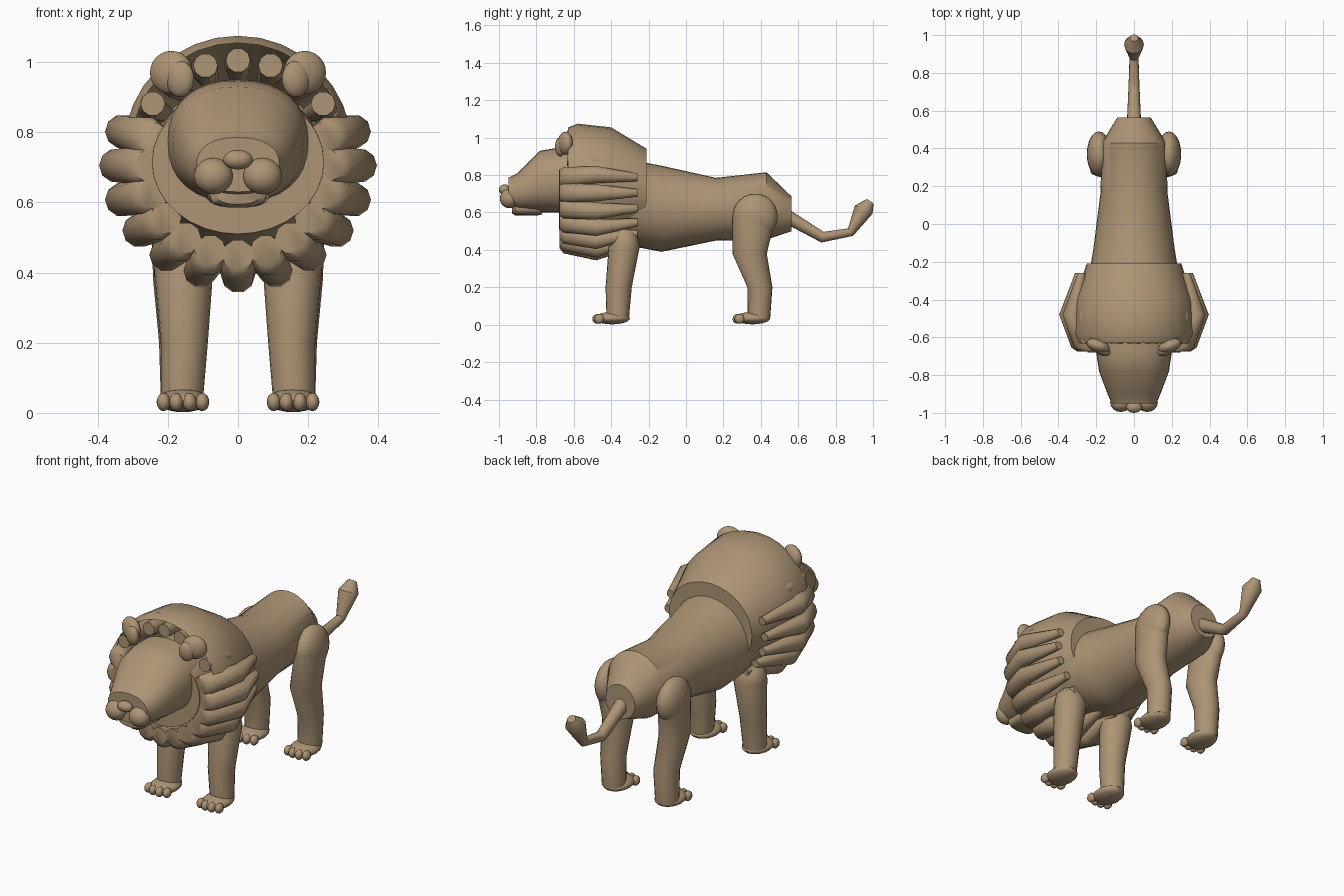
import bpy, bmesh
from math import sin, cos, pi, radians
from mathutils import Vector, Matrix

if "Cube" in bpy.data.objects:
    bpy.data.objects.remove(bpy.data.objects["Cube"])

tan_fur = bpy.data.materials.new("tan_fur")
tan_fur.diffuse_color = (0.42, 0.30, 0.18, 1)
tan_fur.use_nodes = True
tan_fur.node_tree.nodes["Principled BSDF"].inputs["Base Color"].default_value = tan_fur.diffuse_color


def finish(name, bm, angle=40):
    bmesh.ops.recalc_face_normals(bm, faces=bm.faces)
    me = bpy.data.meshes.new(name)
    bm.to_mesh(me)
    bm.free()
    me.materials.append(tan_fur)
    ob = bpy.data.objects.new(name, me)
    bpy.context.collection.objects.link(ob)
    bpy.ops.object.select_all(action='DESELECT')
    ob.select_set(True)
    bpy.context.view_layer.objects.active = ob
    bpy.ops.object.shade_smooth_by_angle(angle=radians(angle))
    return ob


def loft(name, rings, sides=24, caps=(True, True), p=2.0):
    """rings: (x, y, z, half width, other radius, tilt of path in degrees)"""
    bm = bmesh.new()
    loops = []
    for x, y, z, rx, rv, tilt in rings:
        t = radians(tilt)
        v = Vector((0, -sin(t), cos(t)))
        loop = []
        for i in range(sides):
            a = 2 * pi * i / sides
            c, s = cos(a), sin(a)
            c = (1 if c > 0 else -1) * abs(c) ** (2 / p)
            s = (1 if s > 0 else -1) * abs(s) ** (2 / p)
            loop.append(bm.verts.new(Vector((x + rx * c, y, z)) + v * rv * s))
        loops.append(loop)
    for A, B in zip(loops, loops[1:]):
        for i in range(sides):
            j = (i + 1) % sides
            bm.faces.new((A[i], A[j], B[j], B[i]))
    if caps[0]:
        bm.faces.new(loops[0])
    if caps[1]:
        bm.faces.new(loops[-1])
    return finish(name, bm)


def trunk(name, sections, **kw):
    """sections along y: (y, half width, bottom z, top z)"""
    return loft(name, [(0, y, (lo + hi) / 2, w, (hi - lo) / 2, 0)
                       for y, w, lo, hi in sections], **kw)


def ball(name, loc, rad, turn=0, seg=20):
    bm = bmesh.new()
    bmesh.ops.create_uvsphere(bm, u_segments=seg, v_segments=seg // 2 + 2, radius=1)
    bm.transform(Matrix.Translation(loc) @ Matrix.Rotation(radians(turn), 4, 'Z')
                 @ Matrix.Diagonal((*rad, 1)))
    return finish(name, bm)


# body running forward through the mane to the chest
trunk("body", [(-.68, .245, .51, .92), (-.60, .25, .50, .93), (-.40, .25, .44, .90),
               (-.21, .228, .405, .865), (-.13, .215, .39, .85), (.16, .178, .45, .785),
               (.43, .17, .455, .815), (.565, .088, .50, .685)], sides=32)

# mane shell, open at the front
trunk("mane", [(-.21, .25, .50, .94), (-.40, .315, .43, 1.055), (-.58, .325, .43, 1.075),
               (-.63, .305, .45, 1.055)], sides=32, caps=(True, False))

# mane tufts all around; the upper ones are mostly sunk in the mane
for k in range(20):
    deg = -90 + 18 * k
    c, s = cos(radians(deg)), sin(radians(deg))
    if s > .5:
        path = [(-.635, .30, .30, .035), (-.48, .315, .29, .04), (-.26, .24, .24, .02)]
    else:
        path = [(-.675, .255, .255, .045), (-.655, .275, .27, .056),
                (-.48, .348, .315, .048), (-.26, .29, .27, .022)]
    loft("mane_tuft", [(rx * c, y, .705 + rz * s, r, r, 0) for y, rx, rz, r in path], sides=10)

# head, jaw, muzzle and nose
trunk("head", [(-.60, .20, .60, .95), (-.68, .20, .60, .947), (-.78, .185, .60, .93),
               (-.90, .14, .615, .81), (-.95, .118, .63, .785)], p=2.3, sides=32)
trunk("jaw", [(-.93, .06, .595, .65), (-.915, .08, .585, .66), (-.79, .09, .585, .66),
              (-.77, .08, .59, .66)], p=2.5)
for s in (-1, 1):
    ball("muzzle", (s * .07, -.945, .675), (.056, .05, .052))
ball("nose", (0, -.97, .722), (.042, .03, .028))

for s in (-1, 1):
    # ears
    ball("ear", (s * .19, -.645, .97), (.064, .036, .062), s * 20)
    ball("inner_ear", (s * .165, -.672, .952), (.042, .026, .052), s * 20)
    # legs
    loft("front_leg", [(s * x, y, z, rx, ry, 90) for x, y, z, rx, ry in (
        (.16, -.365, .035, .06, .06), (.153, -.36, .2, .067, .07),
        (.155, -.33, .42, .085, .083), (.153, -.33, .48, .078, .07),
        (.15, -.33, .51, .05, .04))], sides=20)
    loft("hind_leg", [(s * x, y, z, rx, ry, 90) for x, y, z, rx, ry in (
        (.16, .39, .035, .06, .06), (.16, .395, .2, .065, .067),
        (.17, .34, .38, .072, .092), (.185, .365, .58, .064, .115))], sides=20)
    ball("hip", (s * .185, .37, .58), (.065, .12, .12))
    # paws with four toes
    for part, py in (("front", -.395), ("hind", .355)):
        ball(part + "_paw", (s * .157, py, .035), (.073, .095, .033))
        for dx in (-.055, -.019, .019, .055):
            ball(part + "_toe", (s * .157 + dx, py - .085 + abs(dx) * .3, .031),
                 (.02, .027, .026), seg=12)

# tail ending in a tuft
loft("tail", [(0, .53, .585, .038, .038, -25), (0, .73, .468, .029, .029, -12),
              (0, .88, .495, .024, .024, 35), (0, .95, .615, .052, .052, 65),
              (0, .985, .66, .022, .022, 55)], sides=16)
